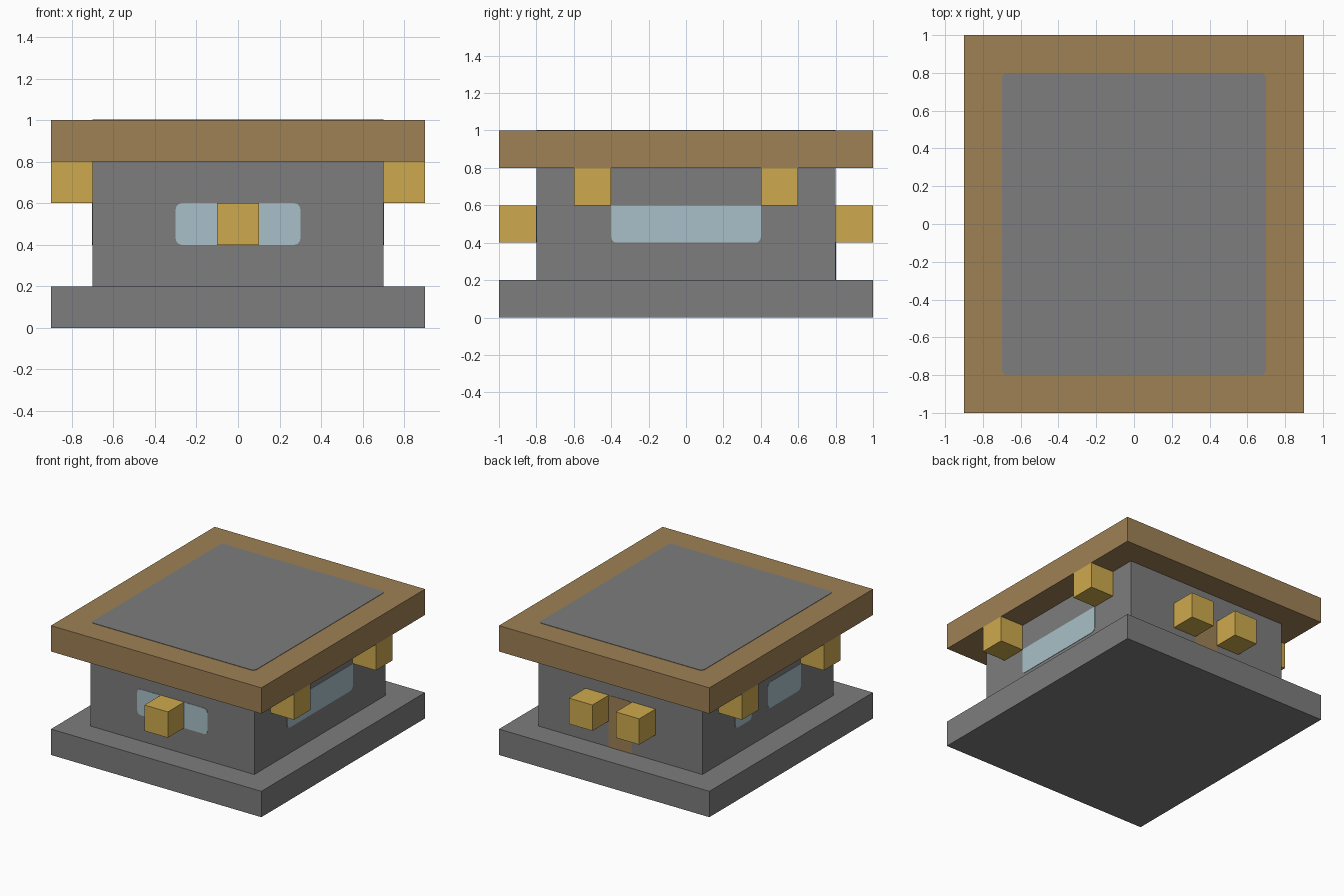
import bpy
import bmesh
from mathutils import Vector

default = bpy.data.objects.get("Cube")
if default:
    bpy.data.objects.remove(default, do_unlink=True)


def make_material(name, srgb):
    """Flat colour given as 0-255 display values."""
    rgb = [((c / 255 + 0.055) / 1.055) ** 2.4 for c in srgb]
    mat = bpy.data.materials.new(name)
    mat.use_nodes = True
    mat.diffuse_color = (*rgb, 1)
    bsdf = mat.node_tree.nodes["Principled BSDF"]
    bsdf.inputs["Base Color"].default_value = (*rgb, 1)
    bsdf.inputs["Roughness"].default_value = 0.9
    return mat


stone = make_material("stone grey", (125, 125, 125))
wood = make_material("wood brown", (159, 129, 85))
gold = make_material("lamp gold", (206, 170, 77))
glass = make_material("window blue", (168, 192, 200))


def box(name, low, high, mat, round_axis=None, keep=lambda p: True):
    """Box between two corners; edges along round_axis are rounded where keep() holds."""
    low, high = Vector(low), Vector(high)
    bm = bmesh.new()
    bmesh.ops.create_cube(bm, size=1)
    for v in bm.verts:
        v.co = (low + high) / 2 + v.co * (high - low)
    if round_axis is not None:
        edges = [e for e in bm.edges
                 if abs((e.verts[0].co - e.verts[1].co)[round_axis]) > 1e-5
                 and all(abs((e.verts[0].co - e.verts[1].co)[a]) < 1e-5
                         for a in range(3) if a != round_axis)
                 and keep(e.verts[0].co)]
        bmesh.ops.bevel(bm, geom=edges, offset=0.03, segments=4,
                        profile=0.5, affect='EDGES')
    mesh = bpy.data.meshes.new(name)
    bm.to_mesh(mesh)
    bm.free()
    mesh.materials.append(mat)
    obj = bpy.data.objects.new(name, mesh)
    bpy.context.collection.objects.link(obj)
    return obj


WX, WY, T = 0.7, 0.8, 0.003    # wall half sizes and plate thickness

# Main masses
box("base_slab", (-0.9, -1, 0), (0.9, 1, 0.2), stone)
box("walls", (-WX, -WY, 0.2), (WX, WY, 0.8), stone)
box("roof_slab", (-0.9, -1, 0.8), (0.9, 1, 1), wood)
box("roof_panel", (-WX, -WY, 1 - T), (WX, WY, 1 + T), stone, 2)

# Lamps under the eaves, on the front and beside the door
for side, sx in (("left", 1), ("right", -1)):
    for end, sy in (("front", -1), ("back", 1)):
        x, y = sx * 0.8, sy * 0.5
        box(f"{side}_{end}_lamp", (x - 0.1, y - 0.1, 0.6), (x + 0.1, y + 0.1, 0.8), gold)
    x = sx * 0.2
    box(f"{side}_door_lamp", (x - 0.1, WY, 0.4), (x + 0.1, 1, 0.6), gold)
box("front_lamp", (-0.1, -1, 0.4), (0.1, -WY, 0.6), gold)

# Windows as thin plates
box("front_window", (-0.3, -WY - T, 0.4), (0.3, -WY + T, 0.6), glass, 1)
box("left_window", (WX - T, -0.4, 0.4), (WX + T, 0.4, 0.6), glass, 0,
    lambda p: p.z < 0.5)
box("right_back_window", (-WX - T, 0.2, 0.4), (-WX + T, 0.4, 0.6), glass, 0,
    lambda p: p.z < 0.5 or p.y < 0.3)
box("right_front_window", (-WX - T, -0.4, 0.4), (-WX + T, 0, 0.6), glass, 0,
    lambda p: p.z < 0.5 or p.y > -0.2)

# Back door plate
box("back_door", (-0.1, WY - T, 0.2), (0.1, WY + T, 0.6), wood, 1,
    lambda p: p.z > 0.5)
